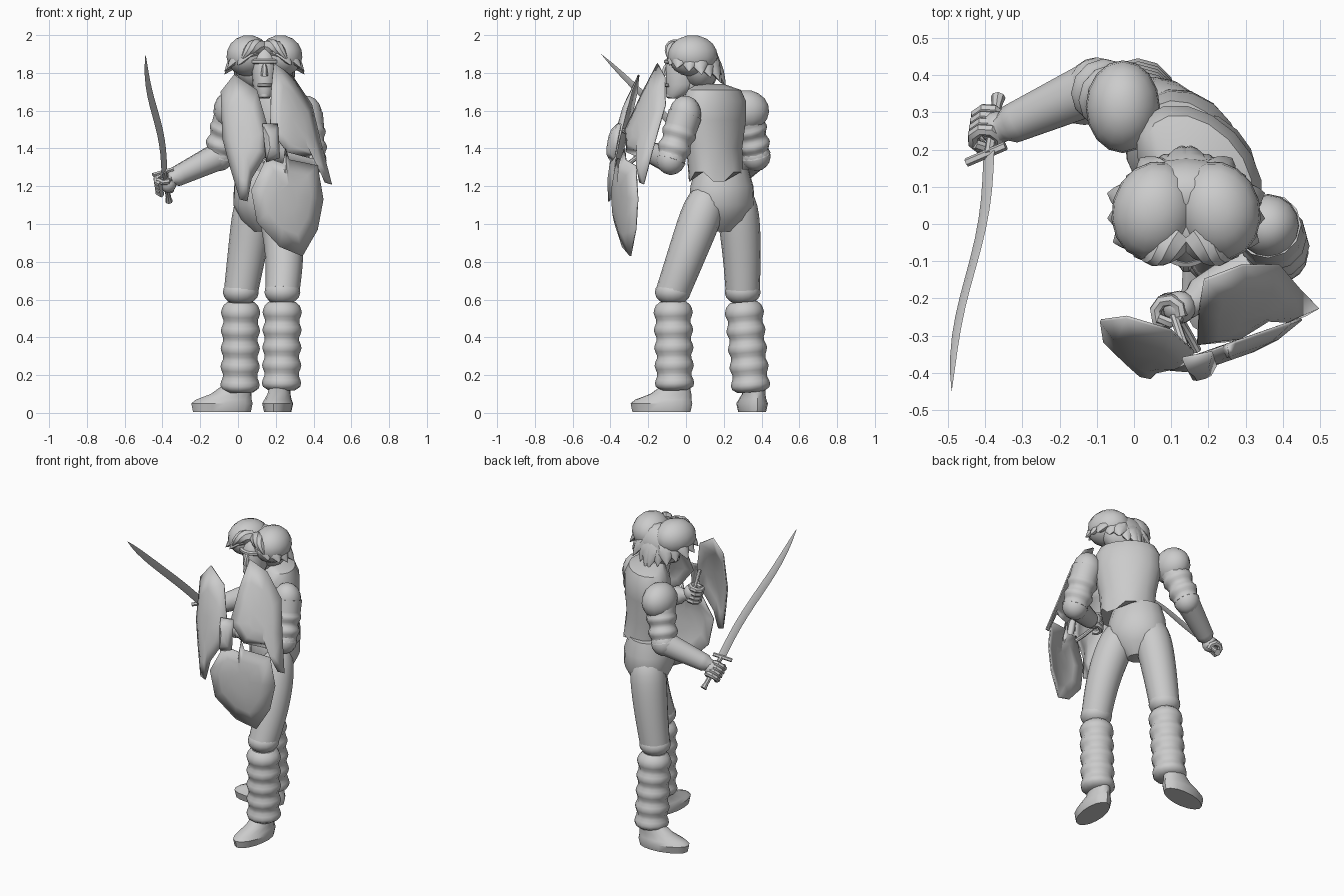
import bpy, bmesh
from math import sin, cos, pi, tau, radians
from mathutils import Vector

old = bpy.data.objects.get("Cube")
if old:
    bpy.data.objects.remove(old)

stone = bpy.data.materials.new("plain_grey")
stone.use_nodes = True
grey = (.6, .6, .6, 1)
stone.diffuse_color = grey
stone.node_tree.nodes["Principled BSDF"].inputs["Base Color"].default_value = grey


def finish(name, bm):
    bmesh.ops.recalc_face_normals(bm, faces=bm.faces)
    mesh = bpy.data.meshes.new(name)
    bm.to_mesh(mesh)
    bm.free()
    mesh.materials.append(stone)
    obj = bpy.data.objects.new(name, mesh)
    bpy.context.collection.objects.link(obj)
    bpy.ops.object.select_all(action="DESELECT")
    obj.select_set(True)
    bpy.context.view_layer.objects.active = obj
    bpy.ops.object.shade_smooth_by_angle(angle=radians(40))
    return obj


def skin(name, rings):
    """Bridge point rings into a closed body."""
    bm = bmesh.new()
    loops = [[bm.verts.new(point) for point in ring] for ring in rings]
    for lower, upper in zip(loops, loops[1:]):
        for i in range(len(lower)):
            bm.faces.new((lower[i - 1], lower[i], upper[i], upper[i - 1]))
    bm.faces.new(loops[0])
    bm.faces.new(loops[-1])
    return finish(name, bm)


def ellipse(centre, u, v, a, b, sides):
    turns = [tau * i / sides for i in range(sides)]
    return [centre + u * a * cos(t) + v * b * sin(t) for t in turns]


def stack(name, x, y, yaw, rows, jag=0):
    """Level rings: height, half width, half depth, shift backwards."""
    turn = radians(yaw)
    across = Vector((cos(turn), sin(turn), 0))
    back = Vector((-sin(turn), cos(turn), 0))
    rings = [ellipse(Vector((x, y, z)) + back * shift, across, back, a, b, 16)
             for z, a, b, shift in rows]
    for i, point in enumerate(rings[0]):
        point.z += jag * (-1) ** (i // 2)
    return skin(name, rings)


def tube(name, points, radii, sides=12, ref=(1, 0, 0), flat=1):
    """Rings across a path; flat thins the axis square to ref."""
    points = [Vector(p) for p in points]
    rings = []
    for i, (point, radius) in enumerate(zip(points, radii)):
        ahead, behind = points[min(i + 1, len(points) - 1)], points[max(i - 1, 0)]
        along = (ahead - behind).normalized()
        u = Vector(ref)
        u = (u - along * u.dot(along)).normalized()
        rings.append(ellipse(point, u, along.cross(u), radius, radius * flat, sides))
    return skin(name, rings)


def limb(name, start, end, radius, count=8, bend=(0, 0, 0), **options):
    """Tube from start to end, with a radius rule and an optional bow."""
    start, end, bend = Vector(start), Vector(end), Vector(bend)
    steps = [i / (count - 1) for i in range(count)]
    path = [start.lerp(end, f) + bend * sin(pi * f) for f in steps]
    return tube(name, path, [radius(f) for f in steps], **options)


def ball(name, centre, size, yaw=0):
    x, y, z = centre
    a, b, height = size
    turns = [pi * (i + .3) / 9 for i in range(9)]
    stack(name, x, y, yaw, [(z - height * cos(t), a * sin(t), b * sin(t), 0) for t in turns])


# Twisted torso with a ragged shirt hem, and hips
stack("torso", .175, .15, -45, [
    (1.25, .16, .13, .015), (1.4, .17, .125, 0), (1.55, .2, .135, 0), (1.65, .2, .135, 0),
    (1.71, .17, .11, 0), (1.74, .08, .07, -.03)], jag=.025)
stack("hips", .135, .19, -57, [
    (.96, .06, .05, 0), (1.02, .14, .11, 0), (1.1, .185, .15, 0), (1.2, .175, .15, 0),
    (1.29, .15, .12, 0)])

# Trouser legs, knees, folded boots and shoes with a thick sole
sides = {
    "right": dict(hip=(.1, .26, 1.18), knee=(.015, .3, .64), ankle=(.01, .345, .11),
                  bow=(0, .01, 0), toe=(-.085, .35, -80)),
    "left": dict(hip=(.185, .13, 1.18), knee=(.235, -.07, .64), ankle=(.23, -.06, .12),
                 bow=(.03, 0, 0), toe=(.21, -.13, -8)),
}
for side, leg in sides.items():
    knee, ankle = Vector(leg["knee"]), Vector(leg["ankle"])
    limb(side + "_trouser_leg", leg["hip"], knee, lambda f: .12 - .03 * f - .05 * (1 - f) ** 9,
         12, leg["bow"], sides=16)
    ball(side + "_knee", knee, (.095, .095, .07))
    cuff = knee.lerp(ankle, .1)
    limb(side + "_boot", ankle, cuff,
         lambda f: .097 + .007 * sin(tau * 5 * f - 1) - .02 * (f in (0, 1)), 26)
    x, y, yaw = leg["toe"]
    stack(side + "_shoe", x, y, yaw, [
        (.005, .07, .155, 0), (.05, .08, .165, 0), (.07, .07, .15, .01),
        (.1, .06, .11, .05), (.15, .055, .07, .08)])

# Arms with rippled sleeves and a loose cuff
arms = {
    "right": [(-.03, .315, 1.6), (-.1, .37, 1.36), (-.37, .25, 1.23), (.1, .125, .11)],
    "left": [(.36, -.005, 1.58), (.39, -.08, 1.34), (.14, -.22, 1.39), (.085, .085, .1)],
}
for side, (shoulder, elbow, wrist, size) in arms.items():
    ball(side + "_shoulder", shoulder, size)
    limb(side + "_sleeve", shoulder, elbow,
         lambda f: .09 - .01 * f + .007 * sin(tau * 3 * f) * (f > .3), 22)
    ball(side + "_elbow", elbow, (.078, .078, .08))
    limb(side + "_forearm", elbow, wrist, lambda f: .075 - .025 * f if f < .85 else .038, 14)


# Closed hand gripping a bar along an axis
def fist(name, centre, axis, inward):
    centre, axis, u = Vector(centre), Vector(axis).normalized(), Vector(inward)
    u = (u - axis * u.dot(axis)).normalized()
    v = axis.cross(u)
    ball(name + "_palm", centre + u * .025, (.045, .045, .05))
    for i in range(4):
        knuckle = centre + axis * .026 * (i - 1.5)
        bends = [radians(45 * k - 40) for k in range(7)]
        path = [knuckle + (u * cos(t) + v * sin(t)) * .036 for t in bends]
        tube(name + "_finger", path, [.017] * len(path), 7, axis)
    limb(name + "_thumb", centre + u * .035 + axis * .03, centre - u * .03 + axis * .05,
         lambda f: .018 - .004 * f, 4, -v * .03, sides=7, ref=(.3, .8, .5))


pommel, guard = Vector((-.365, .34, 1.12)), Vector((-.39, .185, 1.28))
fist("right_hand", pommel.lerp(guard, .55) - Vector((.015, 0, 0)), guard - pommel, (.8, .2, .2))
fist("left_hand", (.1, -.235, 1.4), (-.2, -.1, 1), (.8, .4, 0))

# Sword with a double-curved blade
tip = Vector((-.49, -.45, 1.9))
steps = [i / 12 for i in range(13)]
tube("sword_blade", [guard.lerp(tip, f) + Vector((.012 * sin(tau * f), 0, 0)) for f in steps],
     [.024 * (1.02 - f ** 6) for f in steps], sides=4, ref=(.6, .55, .55), flat=.2)
limb("sword_grip", pommel, guard, lambda f: .014 if f else .02, sides=8)
limb("sword_guard", (-.45, .165, 1.26), (-.345, .21, 1.29), lambda f: .012, sides=6, ref=(0, 1, 0))


# Shield of bulging plates on tilted planes; the outline is across and up
def plate(name, y, lean_x, lean_z, outline):
    bm = bmesh.new()
    first_x, first_z = outline[0]
    points = [Vector((x, y + lean_x * (x - first_x) + lean_z * (z - first_z), z)) for x, z in outline]
    middle = sum(points, Vector()) / len(points)
    rows = []
    for inset, push in ((0, 0), (.35, .03), (.7, .04)):
        rows.append([bm.verts.new(p.lerp(middle, inset) - Vector((0, push, 0))) for p in points])
    for outer, inner in zip(rows, rows[1:]):
        for i in range(len(points)):
            bm.faces.new((outer[i - 1], outer[i], inner[i], inner[i - 1]))
    bm.faces.new(rows[-1])
    thick = finish(name, bm).modifiers.new("thickness", "SOLIDIFY")
    thick.thickness = .008
    thick.offset = 0


plate("shield_right_plate", -.25, -.15, .22, [
    (-.02, 1.79), (-.09, 1.7), (-.08, 1.45), (-.04, 1.3), (.01, 1.13), (.05, 1.12), (.07, 1.24),
    (.15, 1.37), (.16, 1.5), (.1, 1.71)])
plate("shield_left_plate", -.15, .7, .45, [
    (.19, 1.85), (.29, 1.78), (.39, 1.63), (.44, 1.42), (.495, 1.21), (.46, 1.22),
    (.42, 1.34), (.26, 1.38), (.17, 1.5), (.175, 1.7)])
plate("shield_lower_plate", -.36, .35, 0, [
    (.15, 1.35), (.24, 1.32), (.25, 1.4), (.27, 1.34), (.42, 1.31), (.45, 1.13),
    (.42, .97), (.34, .83), (.22, .88), (.1, 1.01), (.07, 1.18)])
plate("shield_joint", -.36, .2, .2, [(.13, 1.53), (.15, 1.33), (.22, 1.35), (.21, 1.53)])
limb("shield_handle", (.17, -.34, 1.3), (.14, -.34, 1.5), lambda f: .012, bend=(-.05, .11, 0), sides=8)

# Head and face
head_x = .14
limb("neck", (head_x, .11, 1.68), (head_x, .03, 1.77), lambda f: .075 - .015 * f)
stack("head", head_x, 0, 0, [
    (1.665, .025, .025, -.07), (1.69, .048, .06, -.045), (1.74, .063, .085, -.02),
    (1.86, .073, .1, -.01), (1.92, .065, .08, 0), (1.95, .04, .05, .01)])
limb("nose", (head_x, -.095, 1.85), (head_x, -.11, 1.785), lambda f: .011 + .009 * f, 4, (0, -.01, 0), sides=6)
for part, z, y, half, size in (("brow", 1.86, -.08, .06, .013), ("mouth", 1.735, -.09, .03, .01),
                               ("chin", 1.68, -.07, .02, .015)):
    limb(part, (head_x - half, y, z), (head_x + half, y, z), lambda f: size,
         bend=(0, -.025, 0), sides=6, ref=(0, 0, 1))

# Swept hair: smooth nape and crown lobes with pointed tips below
ball("hair_nape", (head_x, .08, 1.84), (.16, .1, .13))
for side in (-1, 1):
    ball("hair_crown", (head_x + side * .085, .035, 1.89), (.115, .135, .11), side * 15)
    limb("forelock", (head_x + side * .02, -.03, 1.93), (head_x + side * .12, -.09, 1.87),
         lambda f: .045 - .04 * f * f, bend=(0, -.02, .03), sides=8)
    for i in range(8):
        turn = radians(18 * i - 40)
        out = Vector((side * cos(turn), sin(turn), 0))
        reach = .215 + .015 * (i % 2) - .05 * abs(out.y)
        root = Vector((head_x, .03, 1.9)) + out * .06
        end = Vector((head_x, .03, 1.84 - .016 * i)) + out * reach
        limb("hair_lock", root, end, lambda f: .07 * (1.02 - f ** 3),
             bend=(0, 0, .03), sides=8, ref=out.cross((0, 0, 1)), flat=.6)
